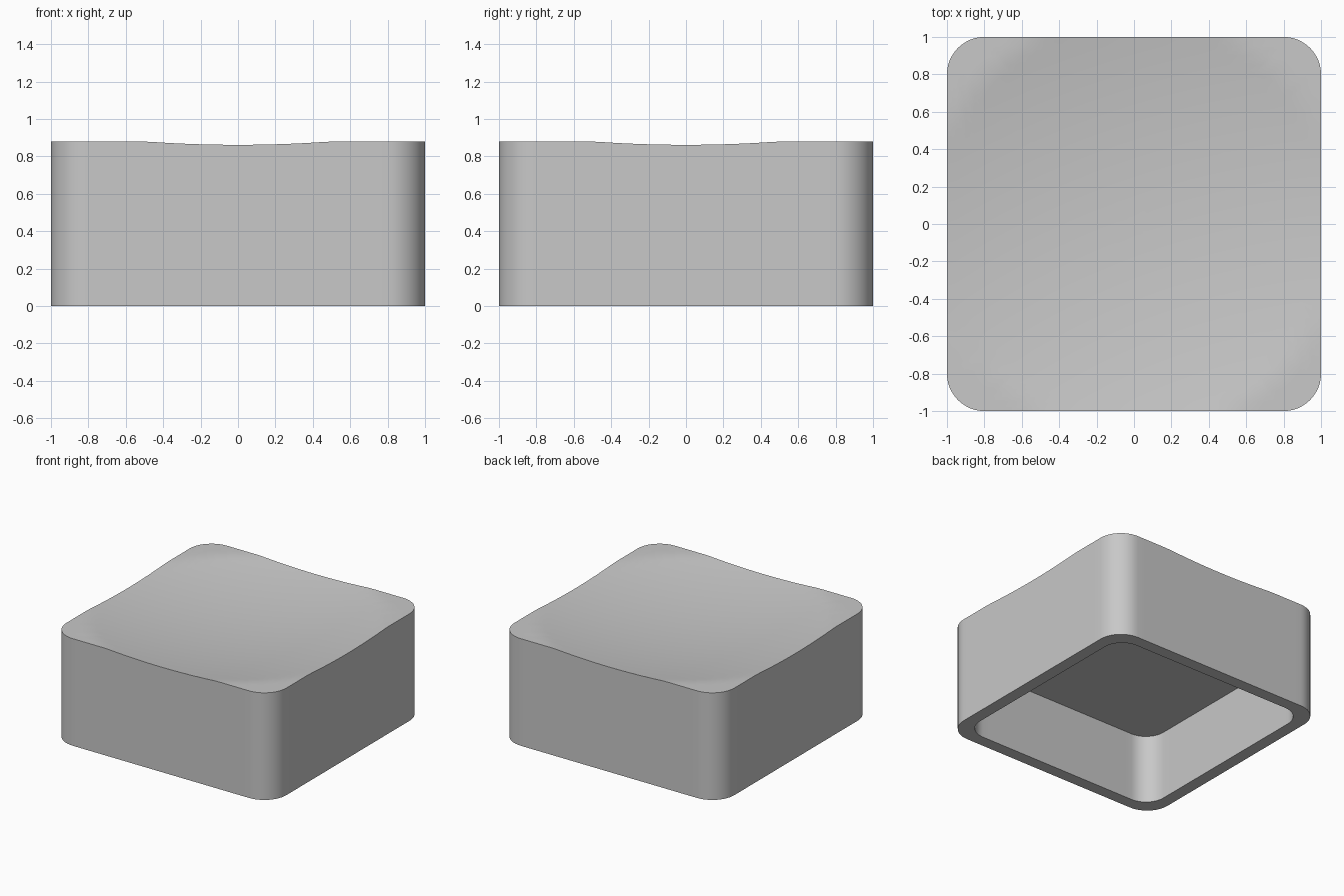
import bpy
import bmesh
import math

cube = bpy.data.objects.get("Cube")
if cube:
    bpy.data.objects.remove(cube, do_unlink=True)

HEIGHT = 0.88          # flat level at the four corners
DISH_EDGE = 1.118      # radius where the spherical dish meets that level
DISH_SPHERE = 6.9      # radius of the sphere that hollows the top
CAVITY_TOP = 0.57


def rounded_square(half, radius, corner_steps=12, side_steps=24):
    """Closed outline, counter-clockwise, with evenly divided sides."""
    points = []
    inner = half - radius
    for k in range(4):
        turn = k * math.pi / 2
        c, s = math.cos(turn), math.sin(turn)
        quarter = []
        for i in range(corner_steps + 1):
            a = math.pi / 2 * i / corner_steps
            quarter.append((inner + radius * math.cos(a), inner + radius * math.sin(a)))
        for i in range(1, side_steps):
            quarter.append((inner - 2 * inner * i / side_steps, half))
        points += [(x * c - y * s, x * s + y * c) for x, y in quarter]
    return points


def dish_height(x, y):
    r2 = min(x * x + y * y, DISH_EDGE ** 2)
    drop = math.sqrt(DISH_SPHERE ** 2 - r2) - math.sqrt(DISH_SPHERE ** 2 - DISH_EDGE ** 2)
    return HEIGHT - drop


def bridge(bm, a, b):
    n = len(a)
    for i in range(n):
        j = (i + 1) % n
        bm.faces.new((a[i], a[j], b[j], b[i]))


bm = bmesh.new()
outer = rounded_square(1.0, 0.2)
inner = rounded_square(0.9, 0.17)


def ring(points, z):
    return [bm.verts.new((x, y, z)) for x, y in points]


# Cavity, bottom rim and outer walls
ceiling = ring(inner, CAVITY_TOP)
inner_rim = ring(inner, 0)
outer_rim = ring(outer, 0)
bm.faces.new(ceiling)
bridge(bm, ceiling, inner_rim)
bridge(bm, inner_rim, outer_rim)

# Dished top made of shrinking rings
previous = outer_rim
steps = 20
for k in range(steps):
    f = 1 - k / steps
    current = [bm.verts.new((x * f, y * f, dish_height(x * f, y * f))) for x, y in outer]
    bridge(bm, previous, current)
    previous = current
centre = bm.verts.new((0, 0, dish_height(0, 0)))
for i, v in enumerate(previous):
    bm.faces.new((v, previous[(i + 1) % len(previous)], centre))

bmesh.ops.recalc_face_normals(bm, faces=bm.faces)
mesh = bpy.data.meshes.new("dished_cap")
bm.to_mesh(mesh)
bm.free()
cap = bpy.data.objects.new("dished_cap", mesh)
bpy.context.collection.objects.link(cap)

# Plain grey plastic
grey = bpy.data.materials.new("light_grey")
grey.use_nodes = True
colour = (0.58, 0.58, 0.58, 1)
grey.diffuse_color = colour
for node in grey.node_tree.nodes:
    if node.type == "BSDF_PRINCIPLED":
        node.inputs["Base Color"].default_value = colour
mesh.materials.append(grey)

bpy.ops.object.select_all(action="DESELECT")
cap.select_set(True)
bpy.context.view_layer.objects.active = cap
bpy.ops.object.shade_smooth_by_angle(angle=math.radians(30))
